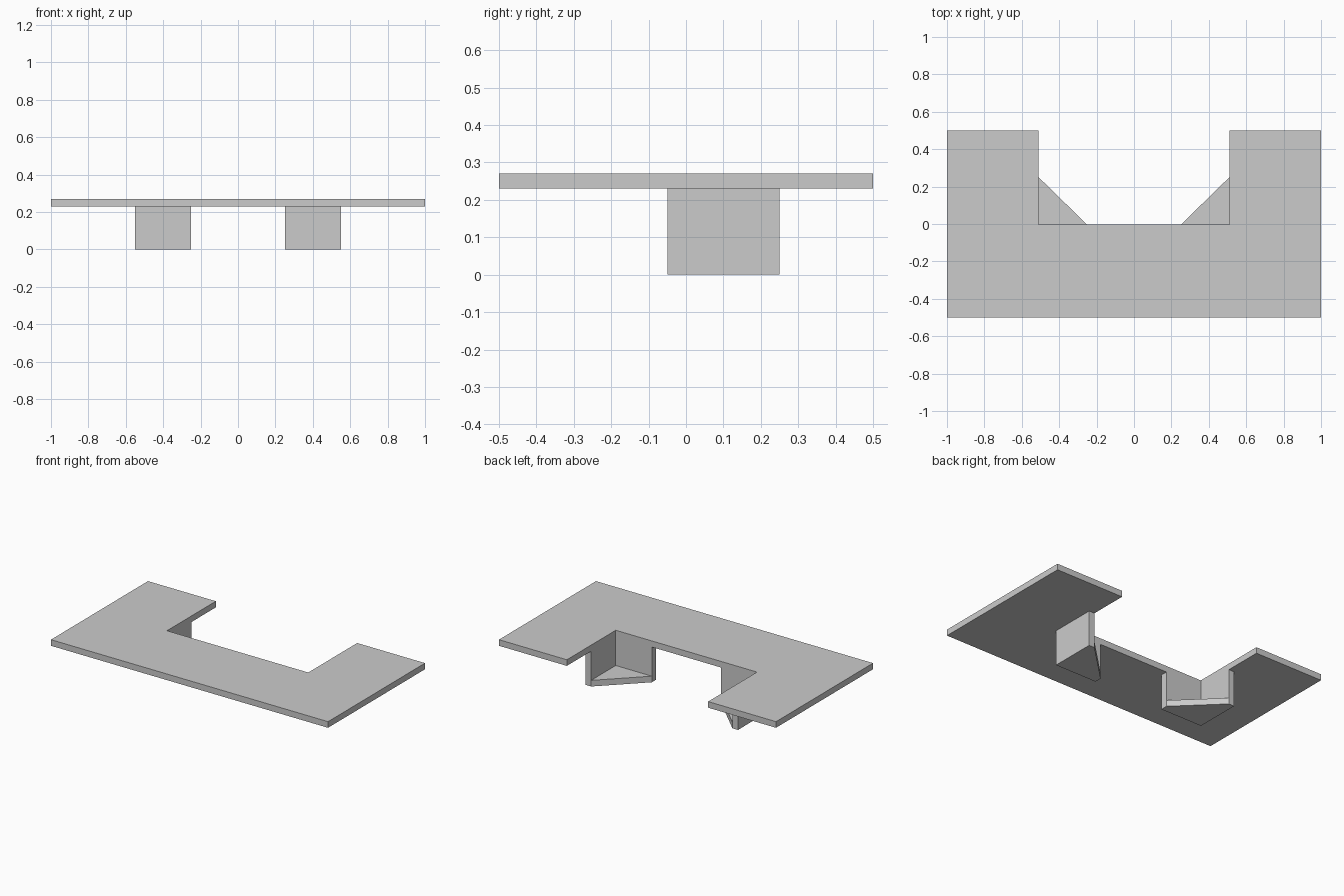
import bpy
import bmesh

cube = bpy.data.objects.get("Cube")
if cube:
    bpy.data.objects.remove(cube, do_unlink=True)

grey = bpy.data.materials.new("light_grey")
grey.use_nodes = True
colour = (0.6, 0.6, 0.6, 1)
grey.diffuse_color = colour
grey.node_tree.nodes["Principled BSDF"].inputs["Base Color"].default_value = colour

PLATE_LOW, PLATE_TOP = 0.23, 0.27
THICK = 0.04
NOTCH_X, NOTCH_Y = 0.51, -0.004
OUT_X, OUT_Y = 0.55, -0.05
END_X, END_Y = 0.25, 0.25


def prism(name, outline, low, high):
    """Extrude a flat outline from one height to another."""
    bm = bmesh.new()
    base = bm.faces.new([bm.verts.new((x, y, low)) for x, y in outline])
    top = bmesh.ops.extrude_face_region(bm, geom=[base])["geom"]
    for v in top:
        if isinstance(v, bmesh.types.BMVert):
            v.co.z = high
    bmesh.ops.recalc_face_normals(bm, faces=bm.faces)
    mesh = bpy.data.meshes.new(name)
    bm.to_mesh(mesh)
    bm.free()
    mesh.materials.append(grey)
    obj = bpy.data.objects.new(name, mesh)
    bpy.context.collection.objects.link(obj)
    return obj


# Notched table plate
half = [(1, -0.5), (1, 0.5), (NOTCH_X, 0.5), (NOTCH_X, NOTCH_Y)]
prism("top_plate", half + [(-x, y) for x, y in reversed(half)], PLATE_LOW, PLATE_TOP)

# Corner pockets under the notch: an L-shaped wall on a chamfered floor
wall = [(OUT_X, OUT_Y), (OUT_X, END_Y), (NOTCH_X, END_Y),
        (NOTCH_X, NOTCH_Y), (END_X, NOTCH_Y), (END_X, OUT_Y)]
floor = [p for p in wall if p != (NOTCH_X, NOTCH_Y)]
for side, s in (("left", 1), ("right", -1)):
    prism(side + "_pocket_wall", [(s * x, y) for x, y in wall], THICK, PLATE_LOW)
    prism(side + "_pocket_floor", [(s * x, y) for x, y in floor], 0, THICK)
